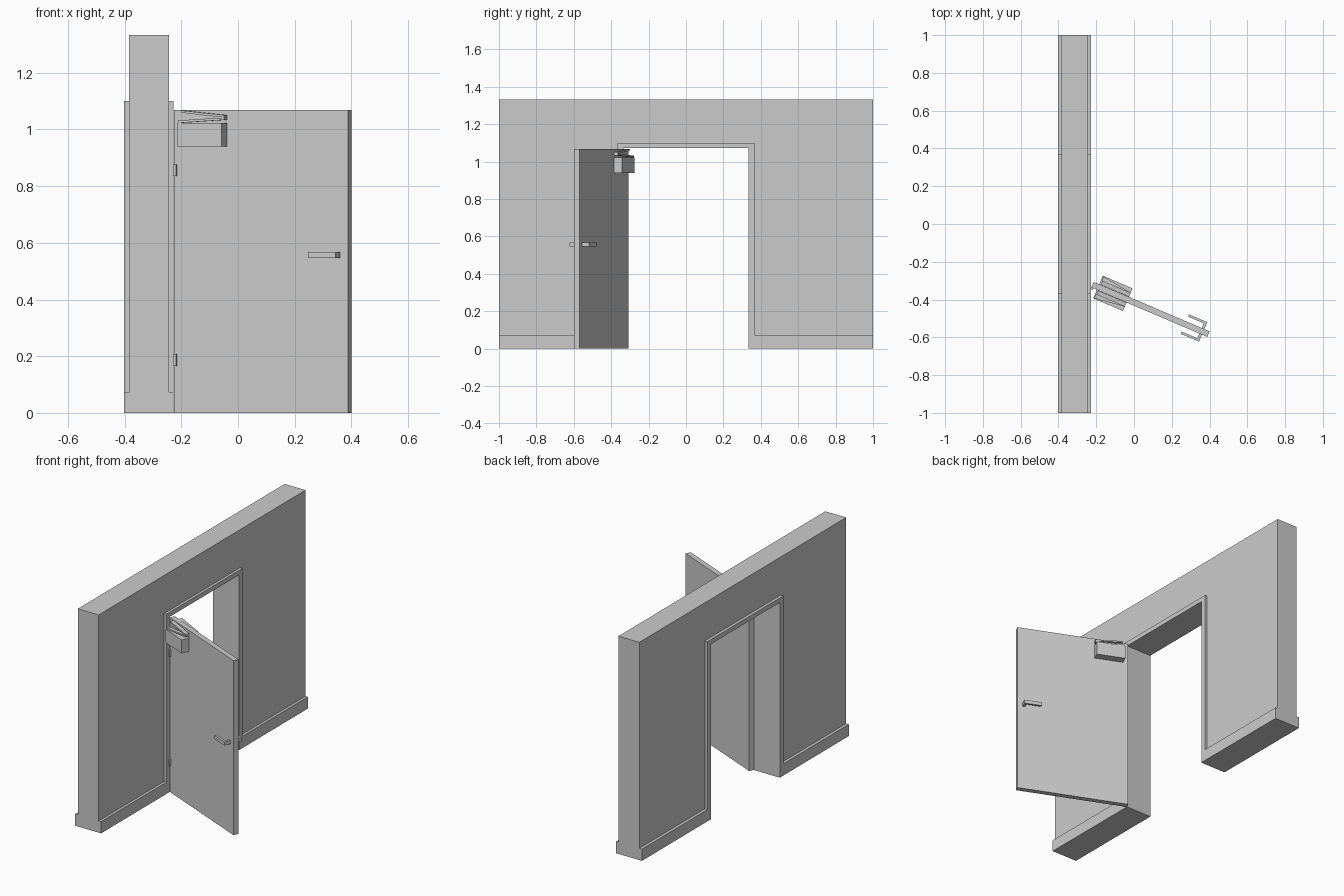
import bpy, bmesh, math
from mathutils import Matrix, Vector

cube = bpy.data.objects.get("Cube")
if cube:
    bpy.data.objects.remove(cube, do_unlink=True)

grey = bpy.data.materials.new("plain_grey")
grey.use_nodes = True
grey.diffuse_color = (0.6, 0.6, 0.6, 1)
grey.node_tree.nodes["Principled BSDF"].inputs["Base Color"].default_value = (0.6, 0.6, 0.6, 1)

DOOR_T = 0.032
OPEN_Y, OPEN_Z = 0.333, 1.072
DOOR = Matrix.Translation((-0.226, -0.336, 0)) @ Matrix.Rotation(math.radians(-23.1), 4, 'Z')


def finish(name, bm, matrix=Matrix()):
    bmesh.ops.recalc_face_normals(bm, faces=bm.faces)
    mesh = bpy.data.meshes.new(name)
    bm.to_mesh(mesh)
    bm.free()
    mesh.materials.append(grey)
    ob = bpy.data.objects.new(name, mesh)
    ob.matrix_world = matrix
    bpy.context.collection.objects.link(ob)
    return ob


def loft(name, start, end, matrix=Matrix()):
    """Solid between two matching outlines."""
    bm = bmesh.new()
    a = [bm.verts.new(p) for p in start]
    b = [bm.verts.new(p) for p in end]
    bm.faces.new(a)
    bm.faces.new(b)
    for i in range(len(a)):
        j = (i + 1) % len(a)
        bm.faces.new((a[i], a[j], b[j], b[i]))
    return finish(name, bm, matrix)


def slab(name, outline, x0, x1):
    """Extrude a y-z outline along x."""
    return loft(name, [(x0, y, z) for y, z in outline], [(x1, y, z) for y, z in outline])


def rect(u, v0, v1, z0, z1):
    return [(u, v0, z0), (u, v1, z0), (u, v1, z1), (u, v0, z1)]


def box(name, u0, u1, v0, v1, z0, z1, matrix=DOOR):
    return loft(name, rect(u0, v0, v1, z0, z1), rect(u1, v0, v1, z0, z1), matrix)


def mirrored(half):
    return half + [(-y, z) for y, z in reversed(half)]


# Wall with doorway
wall = mirrored([(-OPEN_Y, OPEN_Z), (-OPEN_Y, 0), (-1, 0), (-1, 1.333)])
slab("wall", wall, -0.384, -0.243)

# Door casing and baseboard in one strip on each face of the wall
trim = mirrored([(-OPEN_Y, OPEN_Z), (-OPEN_Y, 0), (-1, 0), (-1, 0.072),
                 (-0.367, 0.072), (-0.367, 1.1)])
slab("trim_right", trim, -0.402, -0.384)
slab("trim_left", trim, -0.243, -0.227)

# Open door leaf
box("door", 0, 0.667, 0, DOOR_T, 0, 1.068)

# Hinges
for i, z in enumerate((0.165, 0.835)):
    box(f"hinge_{i + 1}", -0.001, 0.012, -0.009, 0.002, z, z + 0.042)

# Closer and handle on both faces of the door; d is the distance out from the face
for side in ("front", "back"):
    def out(d):
        return -d if side == "front" else DOOR_T + d

    box(f"closer_body_{side}", 0.032, 0.203, out(0), out(0.049), 0.94, 1.023)
    joint = 0.203
    loft(f"closer_lower_arm_{side}", rect(0.036, out(0.024), out(0.047), 1.023, 1.032),
         rect(joint, out(0.001), out(0.024), 1.034, 1.042), DOOR)
    loft(f"closer_upper_arm_{side}", rect(0.04, out(0.001), out(0.024), 1.059, 1.067),
         rect(joint, out(0.001), out(0.024), 1.042, 1.051), DOOR)

    # L-shaped handle
    shape = [(0.532, 0.027), (0.532, 0.04), (0.637, 0.04), (0.637, 0), (0.622, 0), (0.622, 0.027)]
    loft(f"handle_{side}", [(u, out(d), 0.546) for u, d in shape],
         [(u, out(d), 0.568) for u, d in shape], DOOR)
